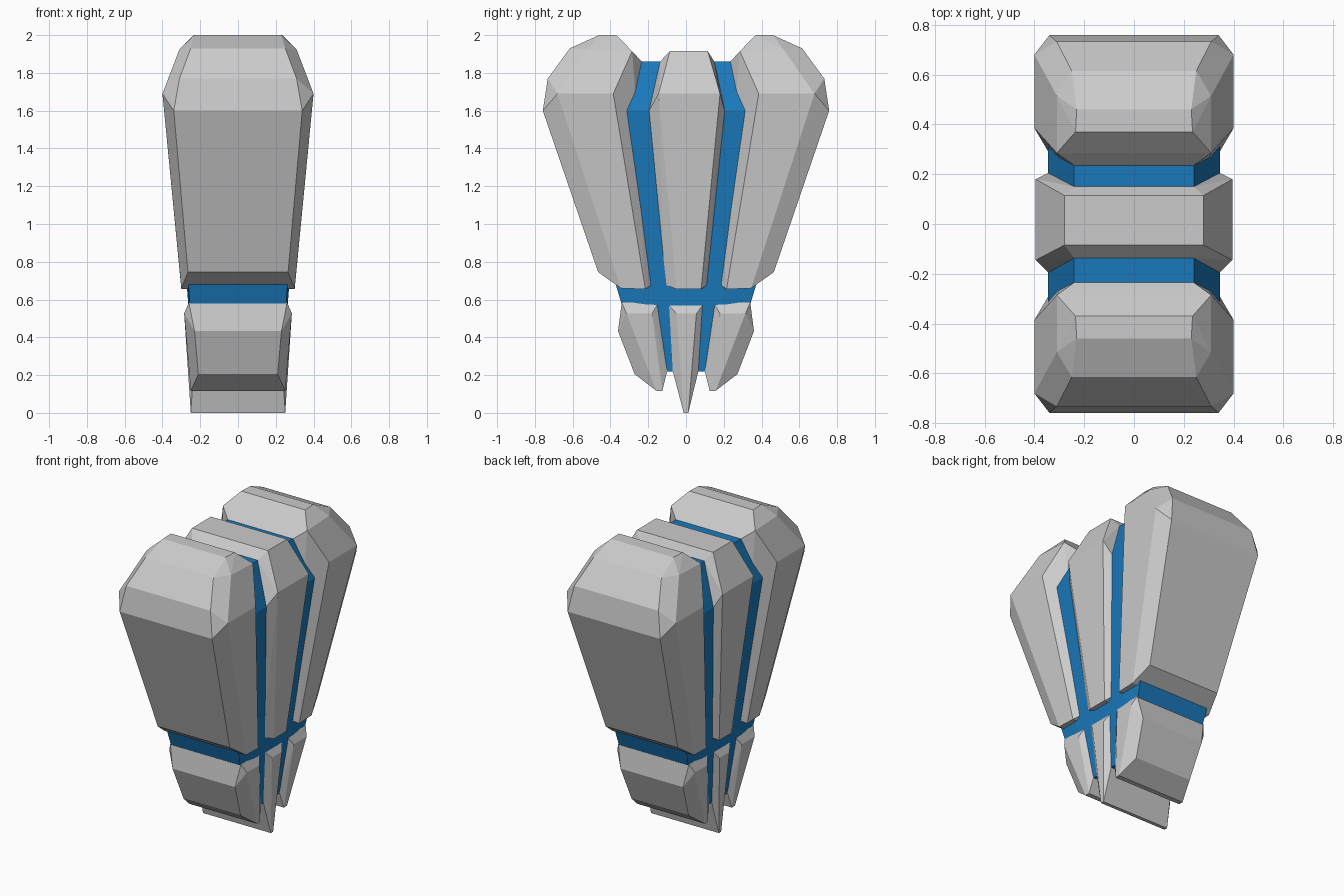
import bpy, bmesh, math

blue = bpy.data.materials.new("blue")
blue.diffuse_color = (0.01, 0.19, 0.5, 1)


def faceted(name, points, mat=None):
    """Convex faceted block from right-half points, mirrored across x."""
    bm = bmesh.new()
    for x, y, z in points:
        bm.verts.new((x, y, z))
        bm.verts.new((-x, y, z))
    res = bmesh.ops.convex_hull(bm, input=bm.verts[:])
    loose = [v for v in bm.verts if not v.link_faces]
    bmesh.ops.delete(bm, geom=loose, context='VERTS')
    bmesh.ops.dissolve_limit(bm, angle_limit=math.radians(1.5),
                             verts=bm.verts[:], edges=bm.edges[:])
    bmesh.ops.recalc_face_normals(bm, faces=bm.faces[:])
    me = bpy.data.meshes.new(name)
    bm.to_mesh(me)
    bm.free()
    ob = bpy.data.objects.new(name, me)
    bpy.context.collection.objects.link(ob)
    if mat:
        me.materials.append(mat)
    return ob


def central(name, rows):
    """Middle block: each row is x, z, front y, back y."""
    return faceted(name, [(x, y, z) for x, z, a, b in rows for y in (a, b)])


# blue inner core
central_core = [(0.24, 1.86, 0.30), (0.345, 1.60, 0.50), (0.262, 0.68, 0.372),
                (0.255, 0.58, 0.342), (0.235, 0.22, 0.11)]
faceted("core", [(x, s * y, z) for x, z, y in central_core for s in (-1, 1)], blue)

# middle upper and lower plates
central("upper_middle_plate", [
    (0.24, 1.86, -0.137, 0.15), (0.28, 1.915, -0.085, 0.115),
    (0.395, 1.69, -0.145, 0.18), (0.345, 1.60, -0.195, 0.205),
    (0.265, 0.68, -0.115, 0.115), (0.30, 0.655, -0.05, 0.08)])
central("lower_middle_plate", [
    (0.257, 0.58, -0.10, 0.095), (0.285, 0.525, -0.05, 0.055),
    (0.235, 0.22, -0.07, 0.065), (0.25, 0.0, -0.012, 0.012)])

# outer plates, mirrored front and back
upper = [
    (0.235, 0.37, 2.0), (0.23, 0.46, 2.0), (0.25, 0.615, 1.93),   # crown
    (0.31, 0.515, 1.925), (0.31, 0.285, 1.915), (0.24, 0.235, 1.86),
    (0.31, 0.732, 1.77), (0.34, 0.758, 1.60),                     # outer face
    (0.40, 0.68, 1.69), (0.40, 0.385, 1.69), (0.345, 0.322, 1.60),  # flank
    (0.265, 0.465, 0.745), (0.255, 0.372, 0.68),                  # base
    (0.30, 0.345, 0.66), (0.30, 0.215, 0.655), (0.265, 0.18, 0.68)]
lower = [
    (0.26, 0.34, 0.585), (0.257, 0.145, 0.585),                   # top
    (0.285, 0.315, 0.527), (0.285, 0.18, 0.525), (0.255, 0.335, 0.55),
    (0.23, 0.36, 0.433), (0.21, 0.272, 0.205),                    # outer face
    (0.25, 0.157, 0.117), (0.25, 0.125, 0.117), (0.235, 0.10, 0.22)]
for side, s in (("front", -1), ("back", 1)):
    faceted(side + "_upper_plate", [(x, s * y, z) for x, y, z in upper])
    faceted(side + "_lower_plate", [(x, s * y, z) for x, y, z in lower])
